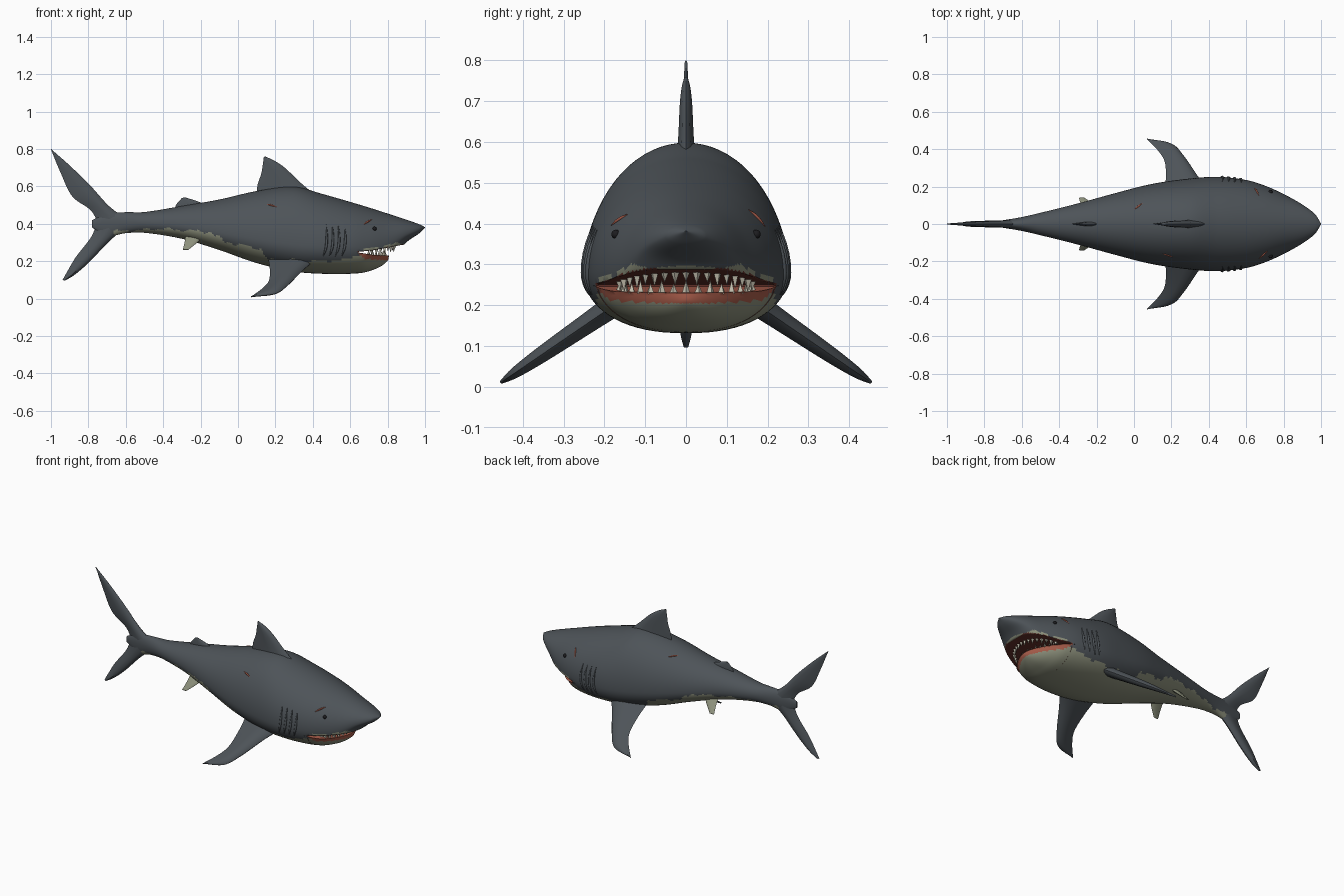
import bpy, bmesh, math
from mathutils import Vector

if "Cube" in bpy.data.objects:
    bpy.data.objects.remove(bpy.data.objects["Cube"])


def material(name, r, g, b):
    m = bpy.data.materials.new(name)
    m.use_nodes = True
    m.diffuse_color = (r, g, b, 1)
    bsdf = m.node_tree.nodes["Principled BSDF"]
    bsdf.inputs["Base Color"].default_value = (r, g, b, 1)
    bsdf.inputs["Roughness"].default_value = 0.7
    return m


SLATE = material("slate skin", 0.075, 0.087, 0.098)
BELLY = material("pale belly", 0.27, 0.285, 0.205)
GUM = material("red gum", 0.40, 0.11, 0.07)
MOUTH = material("dark mouth", 0.12, 0.03, 0.022)
TOOTH = material("ivory tooth", 0.55, 0.52, 0.42)
EYE = material("black eye", 0.012, 0.012, 0.014)


def smooth(rows, x):
    """Smooth interpolation of table rows keyed on their first column."""
    x = min(max(x, rows[0][0]), rows[-1][0])
    k = 0
    while k < len(rows) - 2 and x > rows[k + 1][0]:
        k += 1
    a, b = rows[k], rows[k + 1]
    p, q = rows[max(k - 1, 0)], rows[min(k + 2, len(rows) - 1)]
    h = b[0] - a[0]
    t = (x - a[0]) / h
    out = []
    for i in range(1, len(a)):
        ma = (b[i] - p[i]) / (b[0] - p[0]) * h
        mb = (q[i] - a[i]) / (q[0] - a[0]) * h
        out.append((2*t**3 - 3*t*t + 1) * a[i] + (t**3 - 2*t*t + t) * ma
                   + (3*t*t - 2*t**3) * b[i] + (t**3 - t*t) * mb)
    return out


def line(points, x):
    for (x0, z0), (x1, z1) in zip(points, points[1:]):
        if x <= x1:
            return z0 + (z1 - z0) * max(0, (x - x0) / (x1 - x0))
    return points[-1][1]


def finish(name, bm, mats, rule=None):
    bmesh.ops.recalc_face_normals(bm, faces=bm.faces)
    bm.normal_update()
    if rule:
        for f in bm.faces:
            f.material_index = mats.index(rule(f.calc_center_median(), f.normal))
    mesh = bpy.data.meshes.new(name)
    bm.to_mesh(mesh)
    bm.free()
    for m in mats:
        mesh.materials.append(m)
    ob = bpy.data.objects.new(name, mesh)
    bpy.context.collection.objects.link(ob)
    bpy.ops.object.select_all(action='DESELECT')
    ob.select_set(True)
    bpy.context.view_layer.objects.active = ob
    bpy.ops.object.shade_smooth_by_angle(angle=math.radians(40))
    return ob


def loft(rings):
    bm = bmesh.new()
    loops = [[bm.verts.new(p) for p in ring] for ring in rings]
    n = len(loops[0])
    for a, b in zip(loops, loops[1:]):
        for i in range(n):
            j = (i + 1) % n
            bm.faces.new((a[i], a[j], b[j], b[i]))
    bm.faces.new(loops[0])
    bm.faces.new(loops[-1])
    return bm


# Body stations: x, top, bottom, half width, height of widest point
BODY = [(-.78, .42, .38, .006, .40), (-.70, .455, .335, .02, .40), (-.6, .462, .35, .037, .405),
        (-.5, .463, .352, .06, .405), (-.3, .495, .32, .11, .39), (-.1, .53, .26, .165, .355),
        (.1, .575, .19, .215, .32), (.3, .598, .145, .243, .29), (.45, .56, .133, .252, .28),
        (.6, .517, .133, .235, .28), (.7, .487, .145, .205, .285), (.8, .455, .185, .16, .30),
        (.9, .422, .30, .104, .345), (.97, .397, .35, .05, .37), (1, .382, .38, .002, .381)]
BELLY_LINE = [(-.78, .33), (-.68, .358), (-.42, .374), (-.15, .355), (-.07, .305), (.12, .265),
              (.16, .205), (.42, .2), (.57, .205), (.68, .26), (.8, .287), (.9, .3), (1, .3)]
UPPER_LIP = [(.64, .25), (.72, .258), (.88, .288)]
LOWER_LIP = [(.6, .249), (.64, .247), (.72, .234), (.81, .23)]
JAW_BACK, JAW_TIP, SIDES = .66, .806, 72


def surface(x, angle):
    top, bottom, width, mid = smooth(BODY, x)
    c, s = math.cos(angle), math.sin(angle)
    if s >= 0:
        return Vector((x, width * c, mid + (top - mid) * s))
    return Vector((x, width * math.copysign(abs(c) ** .85, c), mid - (mid - bottom) * abs(s) ** .95))


def ring(x):
    return [surface(x, math.tau * i / SIDES) for i in range(SIDES)]


def skin(c):
    jag = .006 * math.sin(c.x * 47) + .004 * math.sin(c.x * 113)
    return BELLY if c.z < line(BELLY_LINE, c.x) + jag else SLATE


# Body with the palate cut flat above the mouth
rings = []
for k in range(241):
    x = -.78 + 1.78 * math.sin(k / 240 * math.pi / 2) ** .9
    r = ring(x)
    if .64 < x < .89:
        for p in r:
            p.z = max(p.z, line(UPPER_LIP, x))
    rings.append(r)


def body_rule(c, n):
    if .64 < c.x < .88 and c.z < line(UPPER_LIP, c.x) + .003:
        return MOUTH
    return skin(c)


finish("body", loft(rings), [SLATE, BELLY, MOUTH], body_rule)

# Lower jaw, rounded off toward its tip
rings = []
for k in range(41):
    x = .62 + (JAW_TIP - .62) * math.sin(k / 40 * math.pi / 2)
    t = max(0, (x - JAW_BACK) / (JAW_TIP - JAW_BACK))
    taper = max(.02, math.sqrt(max(0, 1 - t * t)))
    lip = line(LOWER_LIP, x)
    rings.append([Vector((x, p.y * taper * .992, lip - max(0, lip - p.z) * taper ** .4))
                  for p in ring(x)])


def jaw_rule(c, n):
    depth = line(LOWER_LIP, c.x) - c.z
    if c.x > .645 and depth < .026 * min(1, (c.x - .63) / .05):
        return GUM
    return skin(c)


finish("lower_jaw", loft(rings), [SLATE, BELLY, GUM], jaw_rule)


# Teeth in two arcs
def teeth(name, reach, half_width, lip, count, direction):
    bm = bmesh.new()
    for i in range(count):
        a = math.radians(-72 + 144 * i / (count - 1))
        x, y = JAW_BACK + reach * math.cos(a), half_width * math.sin(a)
        z = line(lip, x) - .004 * direction
        size = .034 if i % 2 else .026
        base = [bm.verts.new((x + .011 * math.cos(a + q), y + .011 * math.sin(a + q), z))
                for q in (0, math.pi / 2, math.pi, -math.pi / 2)]
        tip = bm.verts.new((x, y, z + direction * size))
        bm.faces.new(base)
        for j in range(4):
            bm.faces.new((base[j], base[(j + 1) % 4], tip))
    finish(name, bm, [TOOTH])


teeth("lower_teeth", .125, .17, LOWER_LIP, 15, 1)
teeth("upper_teeth", .175, .17, UPPER_LIP, 17, -1)


# Fins: rows of leading x, leading span, trailing x, trailing span, half thickness
def fin(name, rows, place, mat=SLATE):
    table = [(i,) + row for i, row in enumerate(rows)]
    outline = [(0, 0), (.06, .5), (.25, .95), (.5, .9), (.8, .4), (1, .03),
               (.8, -.4), (.5, -.9), (.25, -.95), (.06, -.5)]
    rings = []
    steps = 6 * (len(rows) - 1)
    for k in range(steps + 1):
        lx, ls, tx, ts, th = smooth(table, k / 6)
        rings.append([place(lx + (tx - lx) * u, ls + (ts - ls) * u, th * v) for u, v in outline])
    finish(name, loft(rings), [mat])


def upright(x, s, t):
    return Vector((x, t, s))


fin("dorsal_fin", [(.42, .55, .10, .55, .026), (.34, .615, .105, .61, .02), (.25, .7, .125, .67, .016),
                   (.19, .74, .133, .72, .011), (.145, .76, .138, .757, .004)], upright)
fin("rear_dorsal_fin", [(-.16, .49, -.34, .47, .014), (-.21, .518, -.33, .503, .01),
                        (-.285, .542, -.30, .538, .003)], upright)
fin("upper_tail_fin", [(-.6, .43, -.74, .38, .024), (-.69, .495, -.785, .47, .018),
                       (-.79, .605, -.885, .545, .014), (-.9, .712, -.945, .665, .009),
                       (-1, .8, -.998, .792, .003)], upright)
fin("lower_tail_fin", [(-.6, .38, -.75, .42, .024), (-.69, .305, -.785, .33, .02),
                       (-.79, .2, -.865, .225, .018), (-.87, .13, -.91, .15, .015),
                       (-.925, .096, -.938, .1, .006)], upright)


# Tubes that follow the skin, for gill folds and scars
def skin_tube(name, path, radius, mat):
    cu = bpy.data.curves.new(name, 'CURVE')
    cu.dimensions = '3D'
    cu.bevel_depth = radius
    cu.bevel_resolution = 2
    sp = cu.splines.new('POLY')
    sp.points.add(len(path) - 1)
    for i, (p, pt) in enumerate(zip(path, sp.points)):
        pt.co = (*p, 1)
        pt.radius = .2 + .8 * math.sin(math.pi * i / (len(path) - 1))
    cu.materials.append(mat)
    bpy.context.collection.objects.link(bpy.data.objects.new(name, cu))


for side, label in ((1, "left"), (-1, "right")):
    def paddle(x, s, t):
        return Vector((x, side * (s + .56 * t), .225 - .683 * (s - .14) + .82 * t))

    def on_skin(x, degrees):
        p = surface(x, math.radians(degrees))
        return Vector((p.x, p.y * side, p.z))

    fin(label + "_pectoral_fin", [(.44, .14, .16, .14, .032), (.36, .23, .17, .24, .027),
                                  (.27, .36, .165, .33, .021), (.2, .43, .13, .39, .014),
                                  (.07, .455, .072, .452, .004)], paddle)
    fin(label + "_pelvic_fin", [(-.18, .07, -.28, .07, .012), (-.215, .105, -.285, .105, .009),
                                (-.265, .14, -.295, .14, .003)],
        lambda x, s, t: Vector((x, side * (s + .6 * t), .345 - (s - .07) * 1.2 + .6 * t)), BELLY)

    # Gill folds
    for g in range(4):
        skin_tube(f"{label}_gill_fold_{g + 1}",
                  [on_skin(.455 + .033 * g + .02 * math.sin(i / 4), -20 + 5 * i) for i in range(10)],
                  .007, SLATE)

    # Eye
    bm = bmesh.new()
    bmesh.ops.create_uvsphere(bm, u_segments=16, v_segments=10, radius=.011)
    bmesh.ops.translate(bm, verts=bm.verts, vec=on_skin(.73, 27))
    finish(label + "_eye", bm, [EYE])

# Scars
for i, (x, degrees, dx, turn) in enumerate([(.03, 60, .03, -6), (.66, 40, .015, 10),
                                            (.19, -222, .035, 3), (.7, -220, .03, -8)]):
    skin_tube(f"scar_{i + 1}", [surface(x + dx * (t - 1), math.radians(degrees + turn * (t - 1)))
                                for t in (0, .5, 1, 1.5)], .005, GUM)
